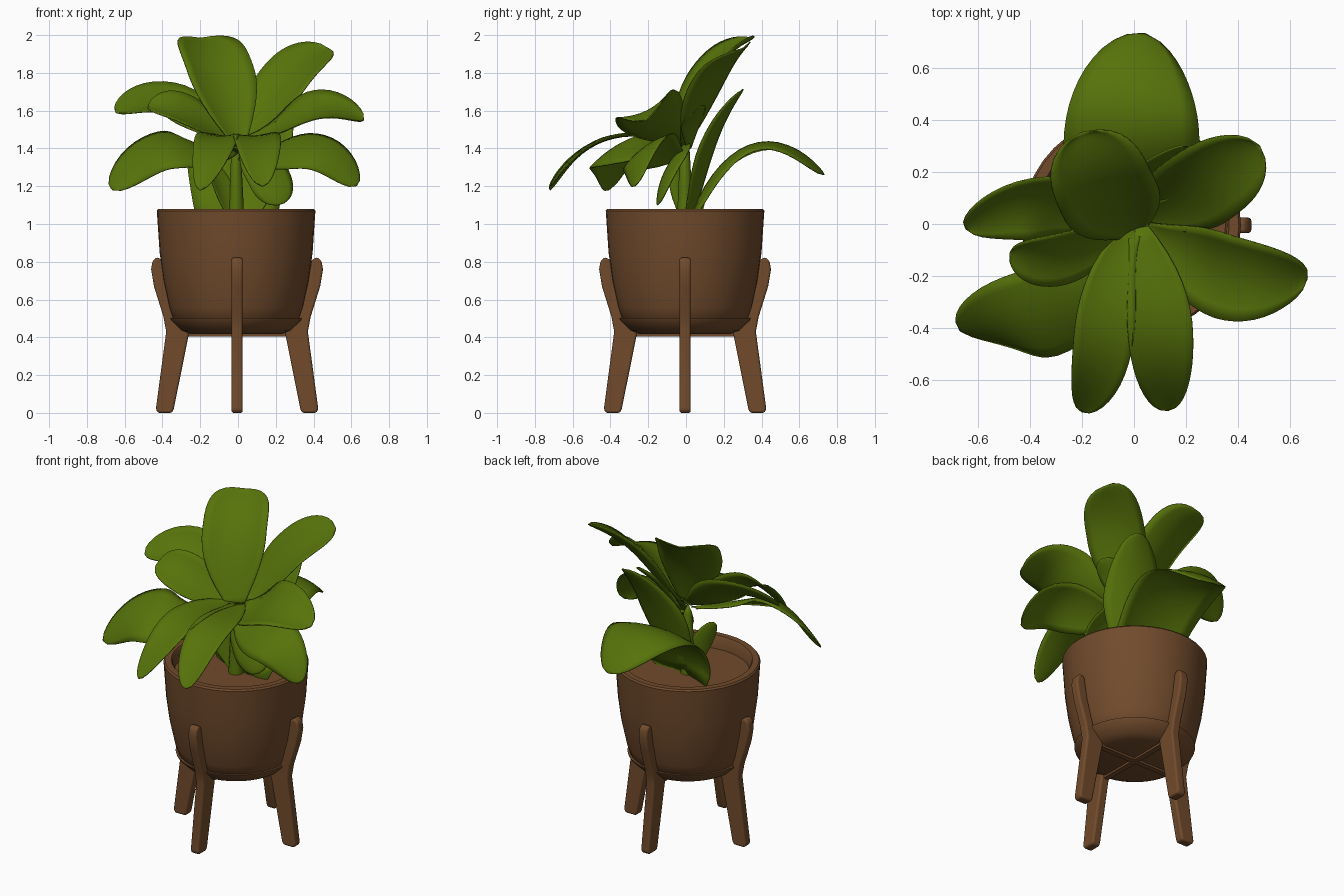
import bpy, bmesh, math
from mathutils import Vector, Matrix

cube = bpy.data.objects.get("Cube")
if cube:
    bpy.data.objects.remove(cube, do_unlink=True)

CX, CY = -0.01, -0.005  # pot axis


def material(name, rgb):
    m = bpy.data.materials.new(name)
    m.use_nodes = True
    m.diffuse_color = (*rgb, 1)
    bsdf = next(n for n in m.node_tree.nodes if n.type == 'BSDF_PRINCIPLED')
    bsdf.inputs["Base Color"].default_value = (*rgb, 1)
    bsdf.inputs["Roughness"].default_value = 0.7
    return m


wood = material("warm brown", (0.165, 0.07, 0.025))
green = material("leaf green", (0.093, 0.17, 0.003))


def finish(name, bm, mat, angle=40):
    me = bpy.data.meshes.new(name)
    bmesh.ops.recalc_face_normals(bm, faces=bm.faces[:])
    bm.to_mesh(me)
    bm.free()
    me.materials.append(mat)
    ob = bpy.data.objects.new(name, me)
    bpy.context.collection.objects.link(ob)
    bpy.ops.object.select_all(action='DESELECT')
    ob.select_set(True)
    bpy.context.view_layer.objects.active = ob
    bpy.ops.object.shade_smooth_by_angle(angle=math.radians(angle))
    return ob


def lathe(name, profile, mat, steps=40):
    bm = bmesh.new()
    verts = [bm.verts.new((r, 0, z)) for r, z in profile]
    edges = [bm.edges.new(p) for p in zip(verts, verts[1:])]
    bmesh.ops.spin(bm, geom=verts + edges, axis=(0, 0, 1), cent=(0, 0, 0),
                   angle=math.tau, steps=steps)
    bmesh.ops.remove_doubles(bm, verts=bm.verts[:], dist=0.0005)
    bmesh.ops.translate(bm, verts=bm.verts[:], vec=(CX, CY, 0))
    return finish(name, bm, mat)


# Pot with rim, soil disc and the saucer that carries it
lathe("pot", [(0, 0.47), (0.3, 0.47), (0.335, 0.5), (0.355, 0.56), (0.385, 0.7),
              (0.405, 0.85), (0.415, 1.0), (0.42, 1.07), (0.412, 1.08),
              (0.375, 1.08), (0.367, 1.07), (0.36, 0.99)], wood)
lathe("soil", [(0, 1.0), (0.365, 1.0)], wood)
lathe("saucer", [(0, 0.418), (0.24, 0.418), (0.29, 0.437), (0.345, 0.49),
                 (0.35, 0.503), (0.33, 0.503)], wood)

# Four flat legs, cut from one side profile
LEG = [(0.345, 0), (0.42, 0), (0.43, 0.02), (0.375, 0.43), (0.39, 0.51),
       (0.44, 0.67), (0.455, 0.76), (0.447, 0.805), (0.425, 0.825),
       (0.395, 0.81), (0.375, 0.68), (0.33, 0.52), (0.255, 0.42), (0.335, 0.02)]


def leg(name, angle):
    bm = bmesh.new()
    face = bm.faces.new([bm.verts.new((r, -0.029, z)) for r, z in LEG])
    new = bmesh.ops.extrude_face_region(bm, geom=[face])["geom"]
    bmesh.ops.translate(bm, verts=[v for v in new if isinstance(v, bmesh.types.BMVert)],
                        vec=(0, 0.058, 0))
    bmesh.ops.transform(bm, verts=bm.verts[:], matrix=Matrix.Translation((CX / 2, CY, 0))
                        @ Matrix.Rotation(angle, 4, 'Z'))
    ob = finish(name, bm, wood)
    bev = ob.modifiers.new("rounded edges", 'BEVEL')
    bev.width, bev.segments = 0.018, 3


for i, side in enumerate(("left", "back", "right", "front")):
    leg(side + "_leg", i * math.pi / 2)

# Crossed rails under the saucer
for name, size in (("side_rail", (0.56, 0.035, 0.03)), ("front_rail", (0.035, 0.56, 0.03))):
    bm = bmesh.new()
    bmesh.ops.create_cube(bm, size=1, matrix=Matrix.Translation((CX, CY, 0.42))
                          @ Matrix.Diagonal((*size, 1)))
    finish(name, bm, wood)

# Central stem
lathe("stem", [(0.045, 0.98), (0.035, 1.2), (0.025, 1.38), (0, 1.44)], green, 12)

KNOTS = (0, 0.4, 0.75, 1)


def through(points, t):
    """Cubic through four points."""
    out = Vector((0, 0, 0))
    for i, p in enumerate(points):
        k = 1.0
        for j in range(4):
            if j != i:
                k *= (t - KNOTS[j]) / (KNOTS[i] - KNOTS[j])
        out += k * Vector(p)
    return out


def leaf(name, points, half, facing=(0, -0.6, 0.8), cup=0.12, base=0.2, blunt=2.5):
    rows, cols = 18, 8
    bm = bmesh.new()
    grid = []
    for r in range(rows + 1):
        t = 1 - (1 - r / rows) ** 1.5
        mid = through(points, t)
        tan = (through(points, t + 0.01) - through(points, t - 0.01)).normalized()
        side = tan.cross(Vector(facing)).normalized()
        up = side.cross(tan).normalized()
        grow = min(t / 0.55, 1)
        grow = base + (1 - base) * math.sin(grow * math.pi / 2)
        close = max(0, (t - 0.5) / 0.5)
        w = half * grow * math.sqrt(max(0.0004, 1 - close ** blunt))
        row = []
        for c in range(cols + 1):
            u = 2 * c / cols - 1
            row.append(bm.verts.new(mid + side * (u * w) + up * (cup * w * (2 * u * u - 0.6))))
        grid.append(row)
    for a, b in zip(grid, grid[1:]):
        for c in range(cols):
            bm.faces.new((a[c], a[c + 1], b[c + 1], b[c]))
    ob = finish(name, bm, green, 60)
    sol = ob.modifiers.new("thickness", 'SOLIDIFY')
    sol.thickness, sol.offset = 0.006, 0


# Upper whorl
leaf("tall_leaf", [(0.01, -0.03, 1.42), (-0.07, 0.06, 1.7), (-0.14, 0.2, 1.9),
                   (-0.2, 0.35, 1.985)], 0.19, (0.25, -0.7, 0.6), blunt=5)
leaf("back_left_leaf", [(0.02, 0, 1.42), (0.19, 0.1, 1.66), (0.33, 0.2, 1.84),
                        (0.48, 0.3, 1.93)], 0.17, (-0.3, -0.6, 0.7), blunt=4)
leaf("left_upper_leaf", [(0.02, -0.02, 1.44), (0.27, -0.16, 1.54), (0.47, -0.21, 1.61),
                         (0.665, -0.21, 1.55)], 0.185, (0, -0.45, 0.9), blunt=2.2)
leaf("right_upper_leaf", [(-0.01, 0, 1.44), (-0.26, 0.07, 1.59), (-0.46, 0.055, 1.65),
                          (-0.645, -0.02, 1.59)], 0.155, blunt=2)
leaf("right_small_leaf", [(0, -0.03, 1.42), (-0.2, -0.1, 1.55), (-0.36, -0.13, 1.62),
                          (-0.475, -0.11, 1.63)], 0.13)
# Drooping front and side leaves
leaf("right_lower_leaf", [(-0.02, -0.05, 1.4), (-0.27, -0.32, 1.41), (-0.48, -0.37, 1.37),
                          (-0.665, -0.41, 1.18)], 0.2, (0, -0.5, 0.87), -0.08, blunt=2)
leaf("left_lower_leaf", [(0.02, -0.02, 1.36), (0.26, -0.17, 1.39), (0.47, -0.24, 1.37),
                         (0.625, -0.27, 1.2)], 0.16, cup=-0.08, blunt=2.2)
leaf("front_right_leaf", [(0, -0.01, 1.45), (-0.1, -0.3, 1.47), (-0.135, -0.55, 1.38),
                          (-0.2, -0.72, 1.18)], 0.115, (0, -0.2, 1), 0.06, 0.3, 2.5)
leaf("front_left_leaf", [(0.01, -0.01, 1.45), (0.09, -0.3, 1.47), (0.11, -0.54, 1.39),
                         (0.13, -0.715, 1.2)], 0.125, (0, -0.2, 1), 0.06, 0.3, 2.5)
# Low back leaf and upright inner leaf, both growing from the soil
leaf("back_low_leaf", [(-0.01, 0.03, 1.0), (-0.01, 0.2, 1.31), (0, 0.48, 1.42),
                       (0.04, 0.73, 1.26)], 0.26, (0, 0, 1), -0.08, 0.8)
leaf("back_upright_leaf", [(0.01, 0.02, 1.02), (0.08, 0.1, 1.3), (0.15, 0.19, 1.54),
                           (0.23, 0.3, 1.71)], 0.19, base=0.4, blunt=1.6)
# Short inner leaves, one hanging towards the rim and one rising sideways
leaf("inner_low_leaf", [(0.01, -0.01, 1.42), (0.11, -0.06, 1.34), (0.18, -0.12, 1.22),
                        (0.21, -0.15, 1.1)], 0.12, cup=-0.1, blunt=4)
leaf("inner_side_leaf", [(0.02, 0.02, 1.4), (0.13, 0.04, 1.51), (0.22, 0.05, 1.57),
                         (0.31, 0.05, 1.6)], 0.085)
# Young shoot at the heart
leaf("right_shoot", [(-0.02, -0.02, 1.0), (-0.06, -0.03, 1.14), (-0.11, -0.05, 1.25),
                     (-0.15, -0.07, 1.33)], 0.06)
